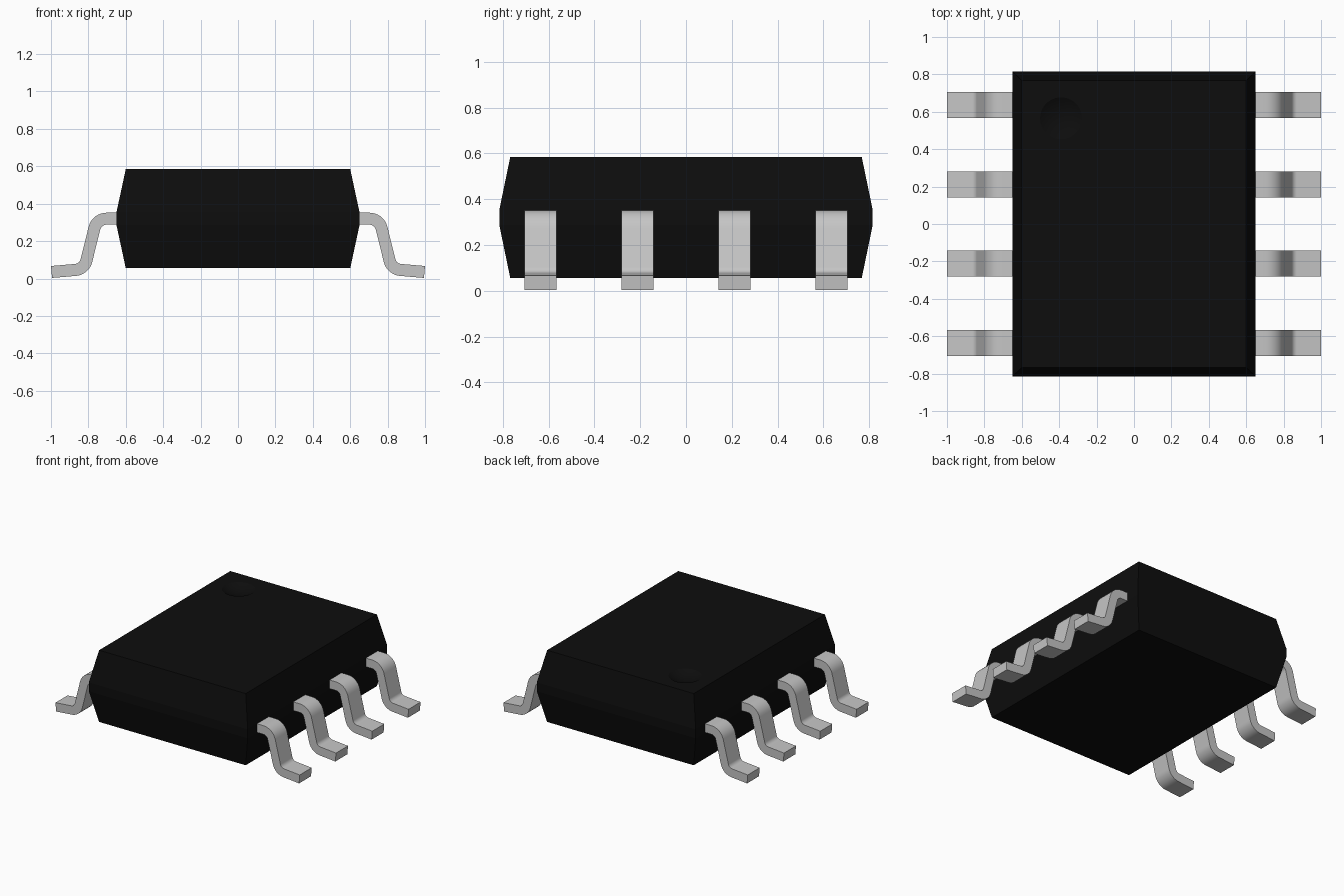
import bpy, bmesh, math
from mathutils import Vector

if "Cube" in bpy.data.objects:
    bpy.data.objects.remove(bpy.data.objects["Cube"])


def make_material(name, rgb):
    m = bpy.data.materials.new(name)
    m.diffuse_color = (*rgb, 1.0)
    m.use_nodes = True
    m.node_tree.nodes["Principled BSDF"].inputs["Base Color"].default_value = m.diffuse_color
    return m


BLACK = make_material("black resin", (0.004, 0.004, 0.004))
METAL = make_material("tinned metal", (0.56, 0.56, 0.56))


def finish(bm, name, mat):
    bmesh.ops.recalc_face_normals(bm, faces=bm.faces)
    me = bpy.data.meshes.new(name)
    bm.to_mesh(me)
    bm.free()
    me.materials.append(mat)
    ob = bpy.data.objects.new(name, me)
    bpy.context.collection.objects.link(ob)
    return ob


def smooth(ob):
    bpy.ops.object.select_all(action='DESELECT')
    ob.select_set(True)
    bpy.context.view_layer.objects.active = ob
    bpy.ops.object.shade_smooth_by_angle(angle=math.radians(30))


# Package body: stacked rectangles, widest in a band at mid height
bm = bmesh.new()
rings = []
for hx, hy, z in [(0.60, 0.767, 0.055), (0.65, 0.815, 0.287),
                  (0.65, 0.815, 0.353), (0.60, 0.767, 0.585)]:
    rings.append([bm.verts.new((sx * hx, sy * hy, z))
                  for sx, sy in ((-1, -1), (1, -1), (1, 1), (-1, 1))])
for a, b in zip(rings, rings[1:]):
    for i in range(4):
        j = (i + 1) % 4
        bm.faces.new((a[i], a[j], b[j], b[i]))
bm.faces.new(rings[0])
bm.faces.new(rings[-1])
body = finish(bm, "package_body", BLACK)

# Shallow round dimple marking the first pin
RIM, DEPTH = 0.112, 0.03
radius = (RIM ** 2 + DEPTH ** 2) / (2 * DEPTH)
bm = bmesh.new()
bmesh.ops.create_uvsphere(bm, u_segments=48, v_segments=64, radius=radius)
bmesh.ops.translate(bm, verts=bm.verts, vec=(-0.39, 0.565, 0.585 - DEPTH + radius))
cutter = finish(bm, "dimple_cutter", BLACK)
smooth(cutter)
cutter.hide_render = True
cutter.hide_viewport = True
cut = body.modifiers.new("pin_one_dimple", 'BOOLEAN')
cut.operation = 'DIFFERENCE'
cut.solver = 'EXACT'
cut.object = cutter


# Gull-wing lead: filleted centre line, thickened and extruded in y
def fillet(p, c, q, r, steps=8):
    """Points and unit tangents along an arc rounding corner c."""
    d1, d2 = (c - p).normalized(), (q - c).normalized()
    turn = d1.angle_signed(d2)          # clockwise positive
    start = c - d1 * r * math.tan(abs(turn) / 2)
    side = Vector((d1.y, -d1.x)) * (1 if turn > 0 else -1)
    centre = start + side * r
    out = []
    for i in range(steps + 1):
        a = abs(turn) * i / steps
        out.append((centre - side * r * math.cos(a) + d1 * r * math.sin(a),
                    d1 * math.cos(a) + side * math.sin(a)))
    return out


P = [Vector(v) for v in ((0.60, 0.32), (0.755, 0.32), (0.822, 0.050), (0.997, 0.035))]
path = [(P[0], Vector((1, 0)))]
path += fillet(P[0], P[1], P[2], 0.067) + fillet(P[1], P[2], P[3], 0.065)
path.append((P[3], (P[3] - P[2]).normalized()))
THICK, WIDTH = 0.064, 0.14


def lead(name, side, y):
    bm = bmesh.new()
    sections = []
    for p, t in path:
        n = Vector((-t.y, t.x)) * THICK / 2
        sections.append([bm.verts.new((side * q.x, y + s * WIDTH / 2, max(q.y, 0)))
                         for q, s in ((p + n, -1), (p + n, 1), (p - n, 1), (p - n, -1))])
    for a, b in zip(sections, sections[1:]):
        for i in range(4):
            j = (i + 1) % 4
            bm.faces.new((a[i], a[j], b[j], b[i]))
    bm.faces.new(sections[0])
    bm.faces.new(sections[-1])
    smooth(finish(bm, name, METAL))


for label, side in (("left", -1), ("right", 1)):
    for k in range(4):
        lead(f"{label}_lead_{k + 1}", side, 0.424 * (k - 1.5))
